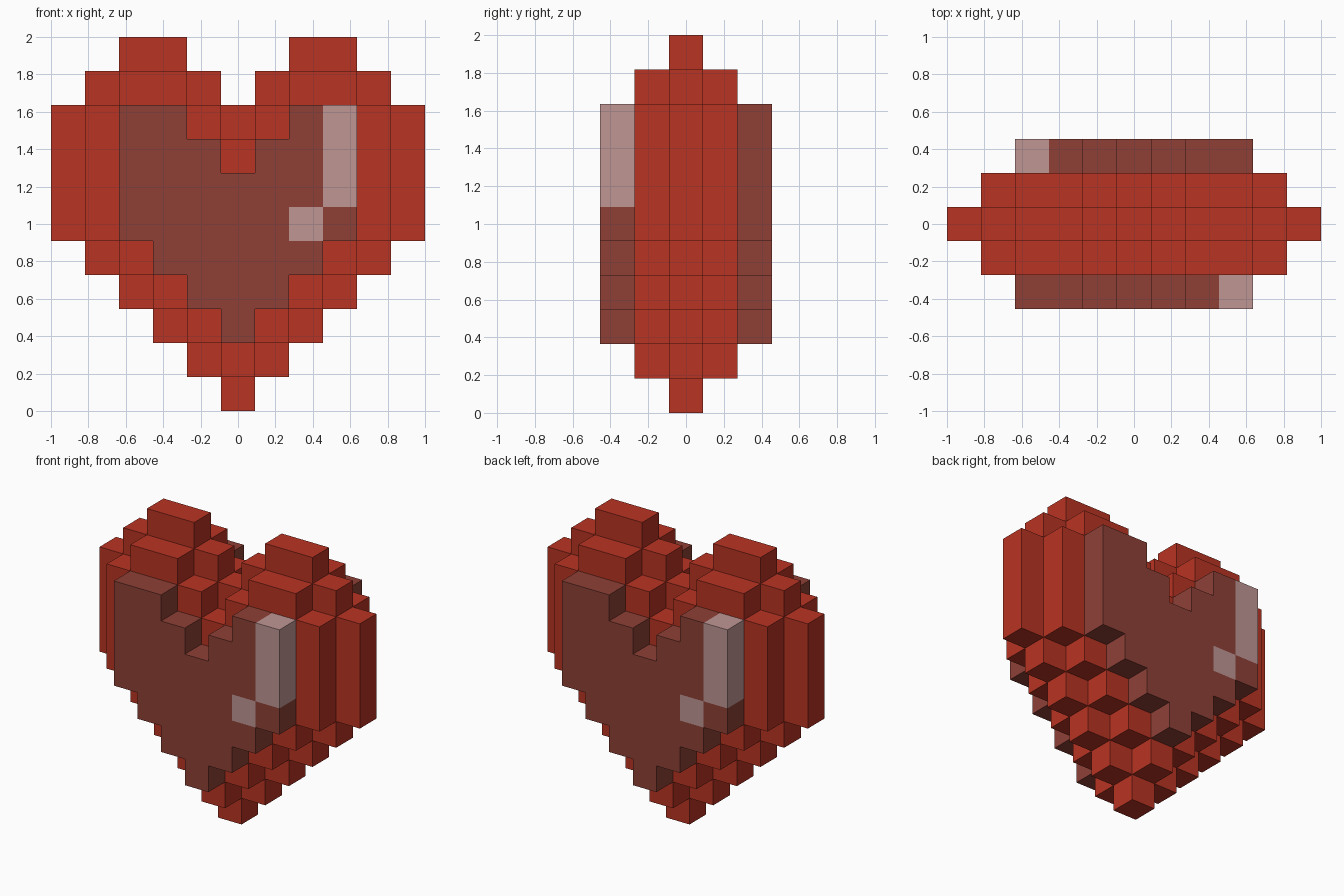
import bpy, bmesh
from mathutils import Vector

if "Cube" in bpy.data.objects:
    bpy.data.objects.remove(bpy.data.objects["Cube"])

U = 2 / 11  # edge of one block


def make_material(name, rgb):
    lin = [((c / 255 + 0.055) / 1.055) ** 2.4 for c in rgb] + [1.0]
    mat = bpy.data.materials.new(name)
    mat.diffuse_color = lin
    mat.use_nodes = True
    bsdf = mat.node_tree.nodes["Principled BSDF"]
    bsdf.inputs["Base Color"].default_value = lin
    bsdf.inputs["Roughness"].default_value = 0.8
    return mat


red = make_material("bright red", (185, 51, 34))
maroon = make_material("dull maroon", (142, 64, 54))
pink = make_material("pale pink", (191, 150, 148))


# Heart outline on the block grid: (column, row), mirrored in x.
# Each row gives the first and last column of its right half.
half_rows = [(0, 0), (0, 1), (0, 2), (0, 3), (0, 4),
             (0, 5), (0, 5), (0, 5), (0, 5), (1, 4), (2, 3)]
outline = {(s * c, r) for r, (a, b) in enumerate(half_rows)
           for c in range(a, b + 1) for s in (-1, 1)}


def shrink(cells):
    """Keep only blocks with all four neighbours present."""
    return {(c, r) for c, r in cells
            if {(c + 1, r), (c - 1, r), (c, r + 1), (c, r - 1)} <= cells}


middle = shrink(outline)
inner = shrink(middle)
shine = {(3, 8), (3, 7), (3, 6), (2, 5)}
shine_back = {(-c, r) for c, r in shine}


def layer(cells, y):
    return {(c, y, r) for c, r in cells}


# Parts: blocks (column, depth, row) and colour
parts = {
    "heart_core": (layer(outline, 0), red),
    "front_shell": (layer(middle, -1), red),
    "back_shell": (layer(middle, 1), red),
    "front_panel": (layer(inner - shine, -2), maroon),
    "back_panel": (layer(inner - shine_back, 2), maroon),
    "front_highlight": (layer(shine, -2), pink),
    "back_highlight": (layer(shine_back, 2), pink),
}
solid = set().union(*(cells for cells, _ in parts.values()))


def build_part(name, cells, mat):
    """Make the outward-facing block faces of one part."""
    bm = bmesh.new()
    for cell in sorted(cells):
        centre = Vector((cell[0], cell[1], cell[2] + 0.5))
        for axis in range(3):
            for sign in (-1, 1):
                n = Vector((0, 0, 0))
                n[axis] = sign
                if tuple(int(a + b) for a, b in zip(cell, n)) in solid:
                    continue
                u = Vector((0, 0, 0))
                u[(axis + 1) % 3] = 0.5
                v = n.cross(u)
                mid = centre + n * 0.5
                corners = (mid - u - v, mid + u - v, mid + u + v, mid - u + v)
                bm.faces.new([bm.verts.new(p * U) for p in corners])
    bmesh.ops.remove_doubles(bm, verts=bm.verts[:], dist=0.001)
    mesh = bpy.data.meshes.new(name)
    bm.to_mesh(mesh)
    bm.free()
    mesh.materials.append(mat)
    obj = bpy.data.objects.new(name, mesh)
    bpy.context.collection.objects.link(obj)


for part_name, (part_cells, part_mat) in parts.items():
    build_part(part_name, part_cells, part_mat)
